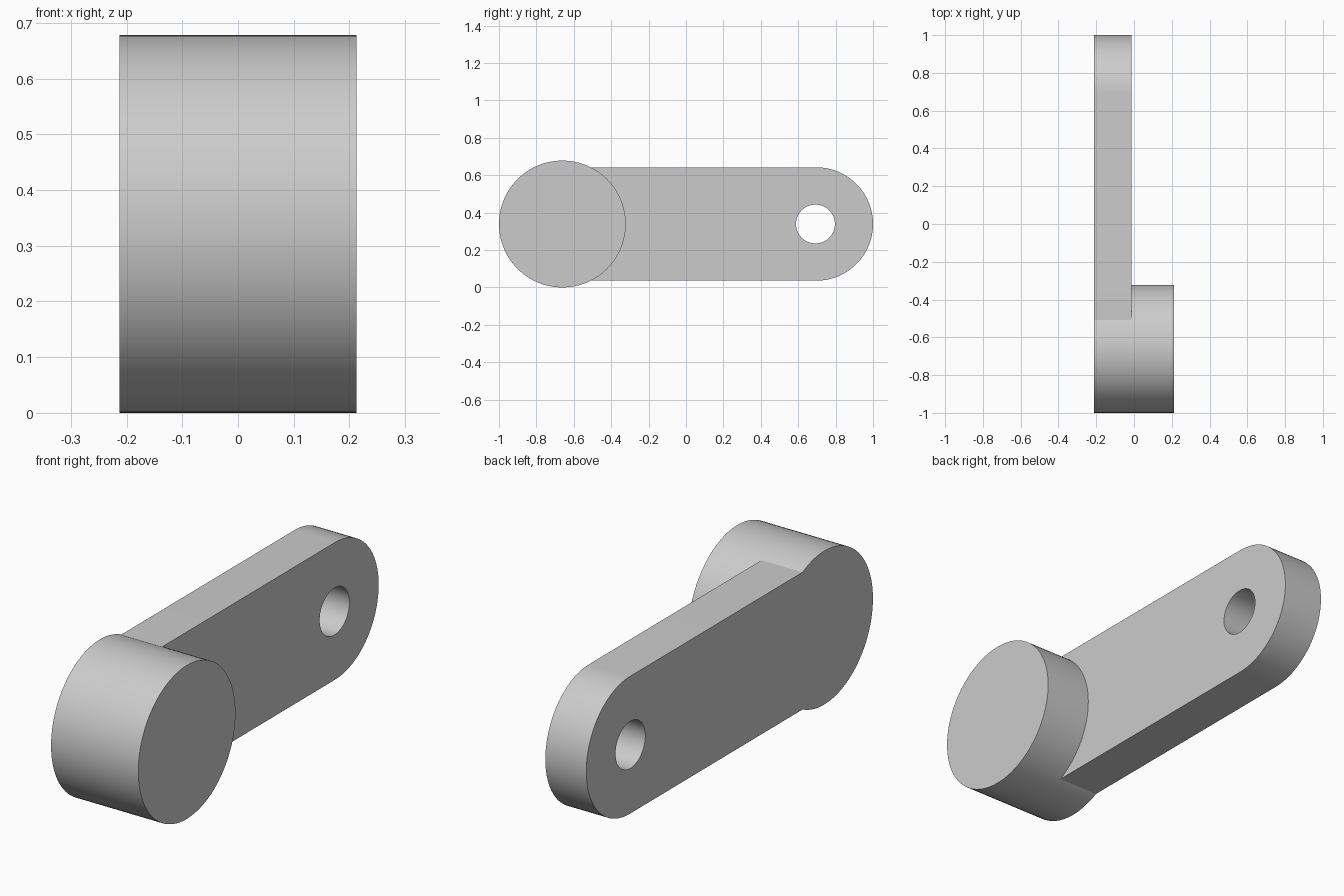
import bpy, bmesh, math
from mathutils import Vector

cube = bpy.data.objects.get("Cube")
if cube:
    bpy.data.objects.remove(cube, do_unlink=True)

MID_Z = 0.339
BACK, ARM_FRONT, BOSS_FRONT = -0.213, -0.013, 0.213
BOSS_Y, BOSS_R = -0.661, 0.339
EYE_Y, EYE_R, HOLE_R = 0.697, 0.303, 0.104

grey = bpy.data.materials.new("plain grey")
grey.use_nodes = True
colour = (0.6, 0.6, 0.6, 1)
grey.diffuse_color = colour
grey.node_tree.nodes["Principled BSDF"].inputs["Base Color"].default_value = colour


def arc(cy, r, start, end, steps):
    """Points (y, z) along an arc around the mid height."""
    angles = [start + (end - start) * i / steps for i in range(steps + 1)]
    return [(cy + r * math.cos(a), MID_Z + r * math.sin(a)) for a in angles]


def slab(name, outline, x0, x1):
    """Extrude a (y, z) outline along x."""
    bm = bmesh.new()
    face = bm.faces.new([bm.verts.new((x0, y, z)) for y, z in outline])
    grown = bmesh.ops.extrude_face_region(bm, geom=[face])["geom"]
    verts = [v for v in grown if isinstance(v, bmesh.types.BMVert)]
    bmesh.ops.translate(bm, verts=verts, vec=Vector((x1 - x0, 0, 0)))
    bmesh.ops.recalc_face_normals(bm, faces=bm.faces)
    mesh = bpy.data.meshes.new(name)
    bm.to_mesh(mesh)
    bm.free()
    mesh.materials.append(grey)
    obj = bpy.data.objects.new(name, mesh)
    bpy.context.collection.objects.link(obj)
    return obj


def circle(cy, r, steps):
    return arc(cy, r, 0, 2 * math.pi, steps)[:-1]


# Arm with a rounded eye end, its square end buried in the round boss
arm_outline = arc(EYE_Y, EYE_R, -math.pi / 2, math.pi / 2, 48)
arm_outline += [(BOSS_Y, MID_Z + EYE_R), (BOSS_Y, MID_Z - EYE_R)]
crank = slab("crank_arm", arm_outline, BACK, ARM_FRONT)

# Boss joined flush with the back of the arm, and the eye hole
boss = slab("boss", circle(BOSS_Y, BOSS_R, 96), BACK, BOSS_FRONT)
hole = slab("eye_hole_cutter", circle(EYE_Y - 0.005, HOLE_R, 64), BACK - 0.1, ARM_FRONT + 0.1)

bpy.ops.object.select_all(action="DESELECT")
bpy.context.view_layer.objects.active = crank
crank.select_set(True)
for tool, operation in ((boss, "UNION"), (hole, "DIFFERENCE")):
    mod = crank.modifiers.new(tool.name, "BOOLEAN")
    mod.operation, mod.solver, mod.object = operation, "EXACT", tool
    bpy.ops.object.modifier_apply(modifier=mod.name)
    bpy.data.objects.remove(tool, do_unlink=True)

# Smooth round walls, sharp rims
bpy.ops.object.shade_smooth_by_angle(angle=math.radians(20))
